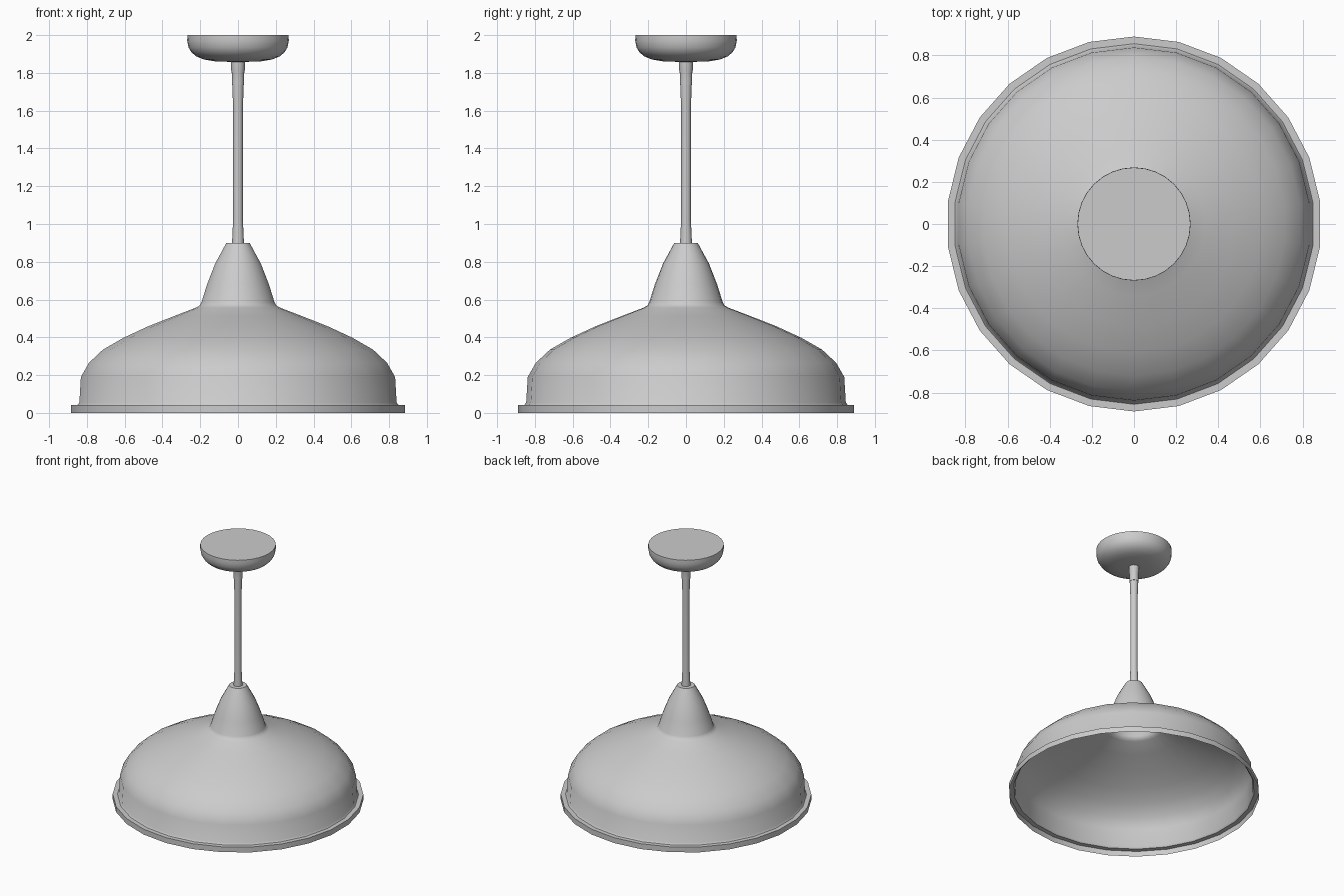
import bpy, bmesh, math

if "Cube" in bpy.data.objects:
    bpy.data.objects.remove(bpy.data.objects["Cube"])


def lathe(name, profile, sides, cap_start=False, cap_end=False):
    """Spin an (r, z) profile, listed top to bottom, around the z axis."""
    bm = bmesh.new()
    rings = []
    for r, z in profile:
        ring = []
        for i in range(sides):
            a = math.pi / 2 + 2 * math.pi * i / sides
            ring.append(bm.verts.new((r * math.cos(a), r * math.sin(a), z)))
        rings.append(ring)
    for upper, lower in zip(rings, rings[1:]):
        for i in range(sides):
            j = (i + 1) % sides
            bm.faces.new((upper[i], lower[i], lower[j], upper[j]))
    if cap_start:
        bm.faces.new(rings[0])
    if cap_end:
        bm.faces.new(rings[-1][::-1])
    mesh = bpy.data.meshes.new(name)
    bm.to_mesh(mesh)
    bm.free()
    obj = bpy.data.objects.new(name, mesh)
    bpy.context.collection.objects.link(obj)
    bpy.ops.object.select_all(action='DESELECT')
    obj.select_set(True)
    bpy.context.view_layer.objects.active = obj
    bpy.ops.object.shade_smooth_by_angle(angle=math.radians(40))
    return obj


# Open single-sheet shade: neck cone, dome, skirt and stepped rim
lathe("shade", [
    (0.025, 0.90), (0.062, 0.90), (0.122, 0.79), (0.165, 0.68),
    (0.195, 0.585), (0.203, 0.57), (0.222, 0.558), (0.34, 0.513),
    (0.48, 0.458), (0.61, 0.398), (0.72, 0.335), (0.795, 0.265),
    (0.838, 0.19), (0.846, 0.055), (0.856, 0.042), (0.89, 0.042),
    (0.89, 0.0)], 26)

# Ceiling canopy with a flat top and rounded underside
lathe("ceiling_canopy", [
    (0.268, 2.0), (0.269, 1.97), (0.262, 1.935), (0.247, 1.91),
    (0.222, 1.888), (0.18, 1.871), (0.12, 1.861), (0.03, 1.858)],
    32, cap_start=True, cap_end=True)

# Hanging rod, flaring slightly at both ends
lathe("rod", [
    (0.031, 1.75), (0.026, 1.62), (0.026, 1.02), (0.032, 0.89)],
    16, cap_start=True, cap_end=True)

# Collar under the canopy
lathe("collar", [(0.037, 1.865), (0.037, 1.82), (0.033, 1.80), (0.033, 1.738)],
      16, cap_start=True, cap_end=True)
